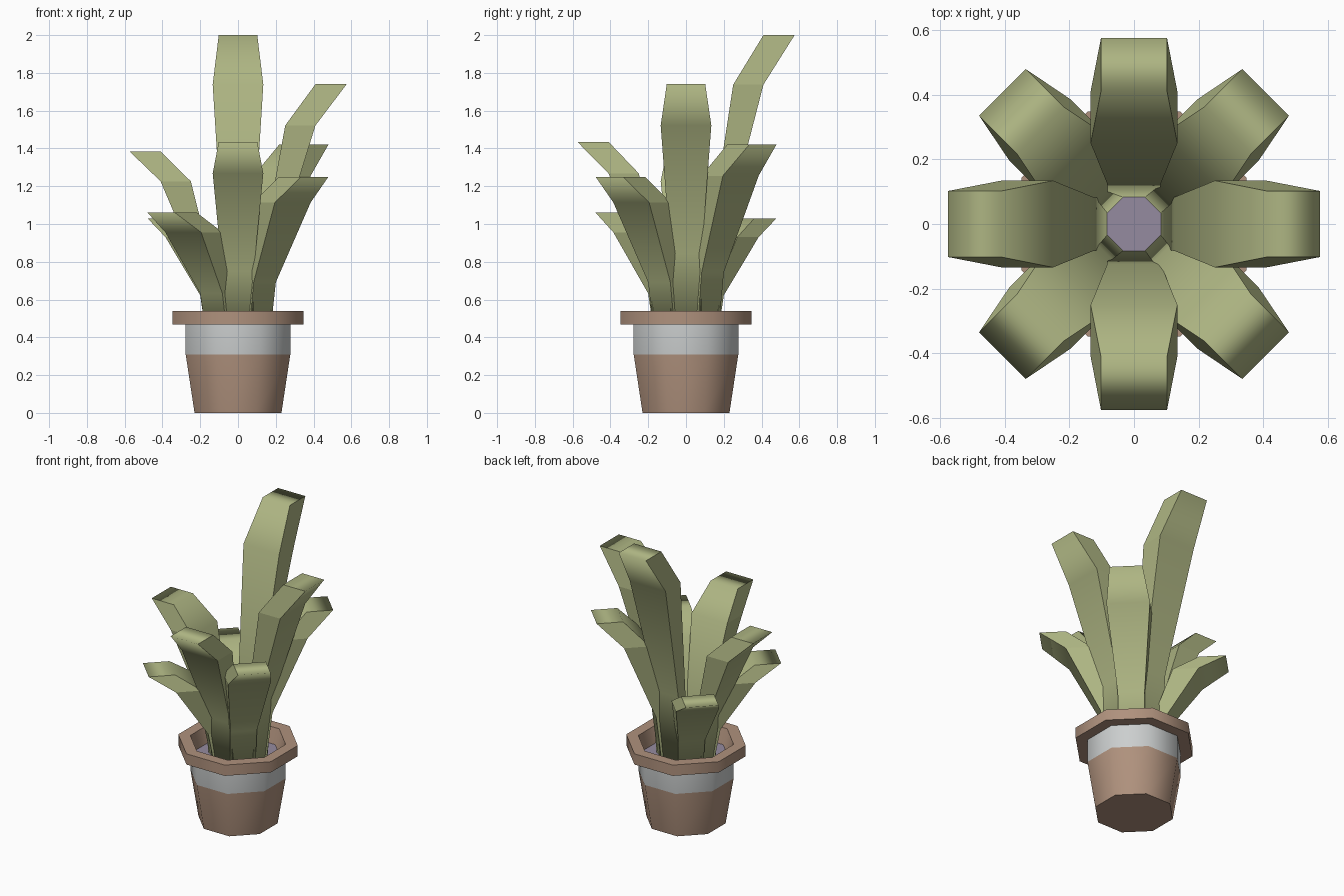
import bpy, bmesh, math
from mathutils import Matrix

cube = bpy.data.objects.get("Cube")
if cube:
    bpy.data.objects.remove(cube, do_unlink=True)


def material(name, rgb):
    m = bpy.data.materials.new(name)
    m.use_nodes = True
    m.diffuse_color = (*rgb, 1)
    m.node_tree.nodes["Principled BSDF"].inputs["Base Color"].default_value = (*rgb, 1)
    return m


clay = material("clay brown", (0.43, 0.285, 0.205))
white = material("off white band", (0.60, 0.62, 0.62))
green = material("leaf green", (0.42, 0.46, 0.225))
purple = material("soil purple", (0.30, 0.26, 0.35))


def finish(bm, name, mats):
    bmesh.ops.recalc_face_normals(bm, faces=bm.faces)
    mesh = bpy.data.meshes.new(name)
    bm.to_mesh(mesh)
    bm.free()
    for m in mats:
        mesh.materials.append(m)
    obj = bpy.data.objects.new(name, mesh)
    bpy.context.collection.objects.link(obj)
    return obj


# Octagonal pot: (distance to flat side, height, material of the ring above)
SOIL_Z = 0.44
profile = [(0.23, 0, 0), (0.277, 0.31, 1), (0.277, 0.467, 0), (0.347, 0.467, 0),
           (0.347, 0.54, 0), (0.277, 0.54, 0), (0.25, SOIL_Z, 0)]
bm = bmesh.new()
rings = []
for apothem, z, _ in profile:
    r = apothem / math.cos(math.pi / 8)
    angles = [math.pi / 8 + i * math.pi / 4 for i in range(8)]
    rings.append([bm.verts.new((r * math.cos(a), r * math.sin(a), z)) for a in angles])
for (_, _, mat), low, high in zip(profile, rings, rings[1:]):
    for i in range(8):
        j = (i + 1) % 8
        bm.faces.new((low[i], low[j], high[j], high[i])).material_index = mat
bm.faces.new(rings[0])
bm.faces.new(rings[-1]).material_index = 2
pot = finish(bm, "pot", [clay, white, purple])
bpy.context.view_layer.objects.active = pot
pot.select_set(True)
bpy.ops.object.shade_smooth_by_angle(angle=math.radians(50))
pot.select_set(False)

# Leaf sections: inner radius, outer radius, half width, share of leaf height
sections = [(0.083, 0.165, 0.08, 0), (0.125, 0.20, 0.083, 0.31),
            (0.25, 0.41, 0.134, 0.832), (0.41, 0.575, 0.102, 1)]


def leaf(name, degrees, tip):
    bm = bmesh.new()
    rows = []
    for inner, outer, w, share in sections:
        z = SOIL_Z + share * (tip - SOIL_Z)
        rows.append([bm.verts.new(p) for p in
                     ((inner, -w, z), (outer, -w, z), (outer, w, z), (inner, w, z))])
    bm.faces.new(rows[0])
    bm.faces.new(rows[-1])
    sides = []
    for a, b in zip(rows, rows[1:]):
        for i in range(4):
            j = (i + 1) % 4
            f = bm.faces.new((a[i], a[j], b[j], b[i]))
            if i in (0, 2):
                sides.append(f)
    # Broad faces flow smoothly over the tip, the narrow sides stay crisp
    for f in bm.faces:
        f.smooth = True
    for f in sides:
        for e in f.edges:
            e.smooth = False
    bm.transform(Matrix.Rotation(math.radians(degrees), 4, "Z"))
    finish(bm, name, [green])


leaves = {"left": 1.74, "back_left": 1.42, "back": 2.0, "back_right": 1.03,
          "right": 1.385, "front_right": 1.06, "front": 1.435, "front_left": 1.25}
for i, (side, tip) in enumerate(leaves.items()):
    leaf(side + "_leaf", i * 45, tip)
